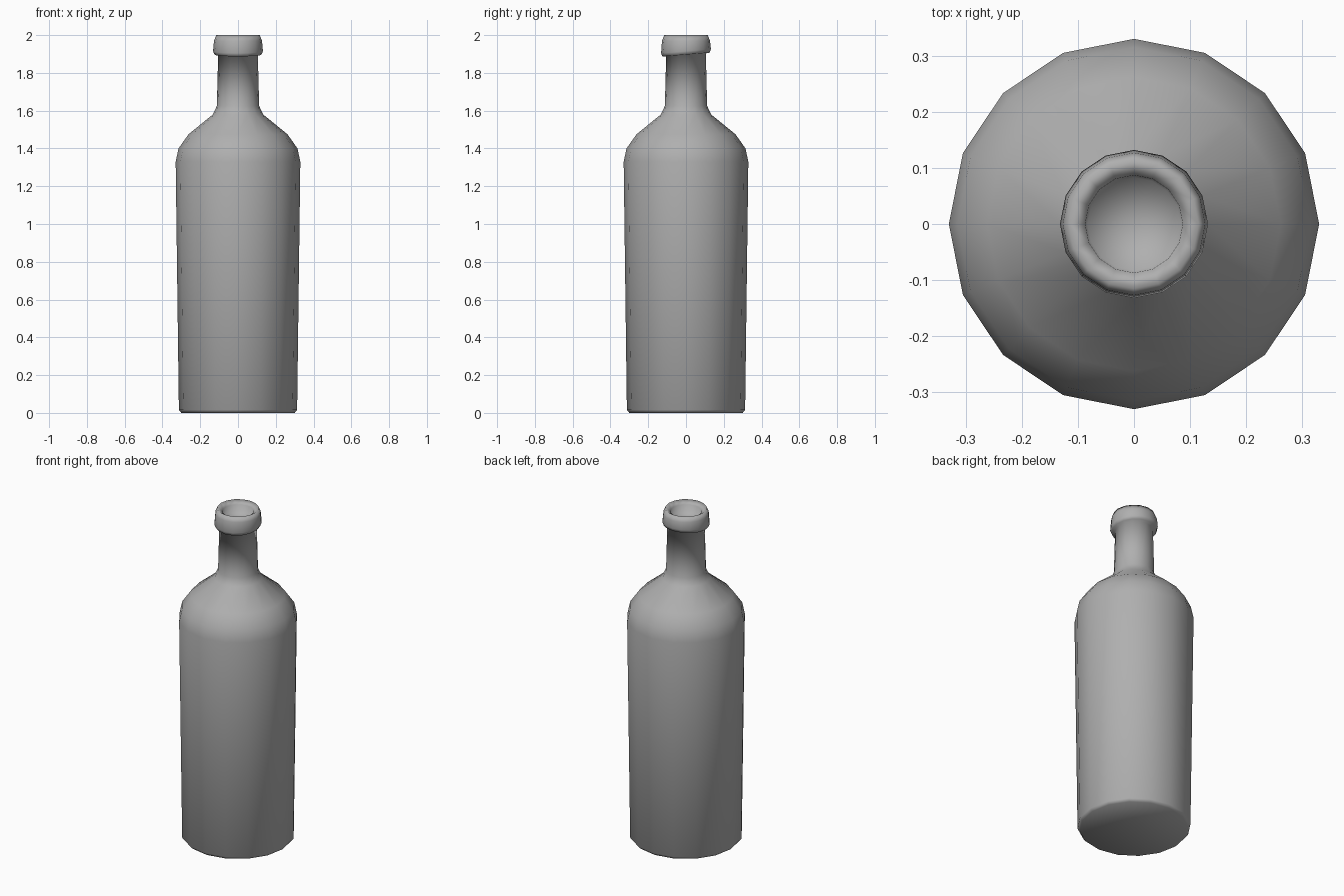
import bpy, bmesh, math

if "Cube" in bpy.data.objects:
    bpy.data.objects.remove(bpy.data.objects["Cube"])

SIDES = 16

# Bottle outline from base to mouth floor: radius, height, tilt along y
profile = [
    (0.300, 0.0, 0), (0.313, 0.016, 0),
    (0.33, 1.33, 0), (0.315, 1.40, 0), (0.262, 1.475, 0),
    (0.133, 1.58, 0), (0.112, 1.625, 0), (0.105, 1.895, 0.08),
    (0.125, 1.897, 0.08), (0.132, 1.915, 0.08), (0.127, 1.97, 0),
    (0.115, 2.0, 0), (0.087, 1.98, 0), (0.083, 1.94, 0),
]

bm = bmesh.new()


def ring(radius, height, tilt):
    verts = []
    for i in range(SIDES):
        a = 2 * math.pi * i / SIDES
        y = radius * math.sin(a)
        verts.append(bm.verts.new((radius * math.cos(a), y, height + tilt * y)))
    return verts


def fan(loop, height):
    centre = bm.verts.new((0, 0, height))
    for i in range(SIDES):
        bm.faces.new((loop[i], loop[(i + 1) % SIDES], centre))


# Body, shoulder, neck and lip
rings = [ring(*p) for p in profile]
for low, high in zip(rings, rings[1:]):
    for i in range(SIDES):
        j = (i + 1) % SIDES
        bm.faces.new((low[i], low[j], high[j], high[i]))

# Slightly hollow base and mouth floor
fan(rings[0], 0.02)
fan(rings[-1], 1.935)
bmesh.ops.recalc_face_normals(bm, faces=bm.faces)
for f in bm.faces:
    f.smooth = True

mesh = bpy.data.meshes.new("bottle")
bm.to_mesh(mesh)
bm.free()
bottle = bpy.data.objects.new("bottle", mesh)
bpy.context.collection.objects.link(bottle)

# Dark grey glass
glass = bpy.data.materials.new("dark_grey")
glass.diffuse_color = (0.43, 0.43, 0.43, 1)
glass.use_nodes = True
glass.node_tree.nodes["Principled BSDF"].inputs["Base Color"].default_value = glass.diffuse_color
mesh.materials.append(glass)
